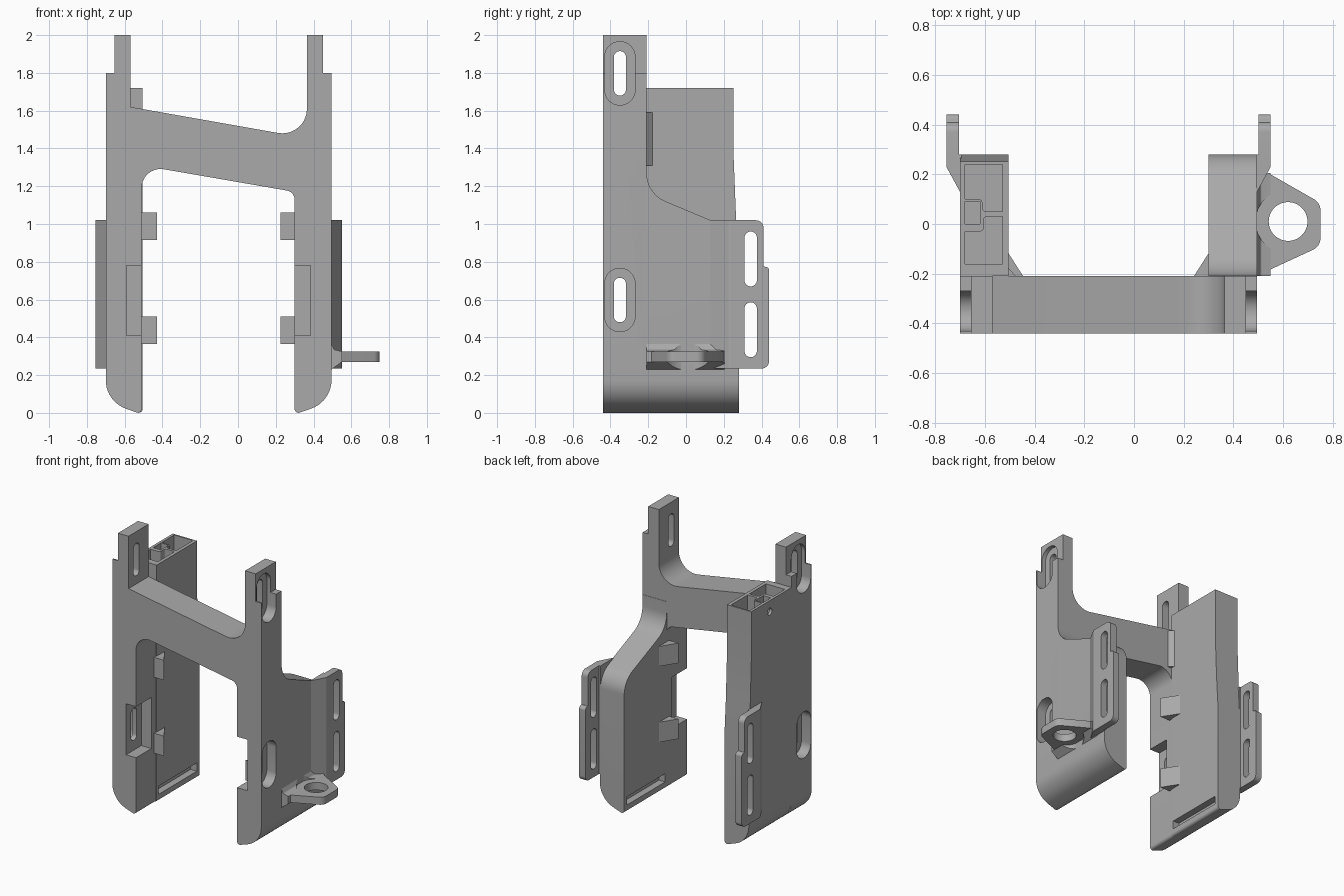
import bpy, bmesh, math
from mathutils import Vector

if "Cube" in bpy.data.objects:
    bpy.data.objects.remove(bpy.data.objects["Cube"])

grey = bpy.data.materials.new("grey plastic")
grey.use_nodes = True
grey.diffuse_color = (0.4, 0.4, 0.4, 1)
grey.node_tree.nodes["Principled BSDF"].inputs["Base Color"].default_value = grey.diffuse_color


def rounded(pts, steps=10):
    """Turn (a, b, radius) corners into a polygon with tangent arcs."""
    out = []
    for i, p in enumerate(pts):
        c = Vector(p[:2])
        r = p[2] if len(p) > 2 else 0
        if not r:
            out.append(c)
            continue
        u = (Vector(pts[i - 1][:2]) - c).normalized()
        v = (Vector(pts[(i + 1) % len(pts)][:2]) - c).normalized()
        half = u.angle(v) / 2
        centre = c + (u + v).normalized() * r / math.sin(half)
        start = c + u * r / math.tan(half) - centre
        end = c + v * r / math.tan(half) - centre
        sweep = math.pi - 2 * half
        for k in range(steps + 1):
            f = k / steps
            out.append(centre + (start * math.sin((1 - f) * sweep) + end * math.sin(f * sweep)) / math.sin(sweep))
    return out


def prism(name, pts, axis, lo, hi):
    """Extrude a rounded outline along an axis."""
    place = {"x": lambda a, b, h: (h, a, b),
             "y": lambda a, b, h: (a, h, b),
             "z": lambda a, b, h: (a, b, h)}[axis]
    bm = bmesh.new()
    face = bm.faces.new([bm.verts.new(place(a, b, lo)) for a, b in rounded(pts)])
    new = bmesh.ops.extrude_face_region(bm, geom=[face])["geom"]
    shift = Vector(place(0, 0, hi - lo))
    bmesh.ops.translate(bm, vec=shift, verts=[g for g in new if isinstance(g, bmesh.types.BMVert)])
    bmesh.ops.recalc_face_normals(bm, faces=bm.faces)
    mesh = bpy.data.meshes.new(name)
    bm.to_mesh(mesh)
    bm.free()
    mesh.materials.append(grey)
    ob = bpy.data.objects.new(name, mesh)
    bpy.context.collection.objects.link(ob)
    return ob


def rect(a0, a1, b0, b1, r=0):
    return [(a0, b0, r), (a1, b0, r), (a1, b1, r), (a0, b1, r)]


def oval(a0, a1, b0, b1):
    return rect(a0, a1, b0, b1, (a1 - a0) * 0.49)


def circle(cx, cy, r, n=48):
    return [(cx + r * math.cos(math.tau * k / n), cy + r * math.sin(math.tau * k / n)) for k in range(n)]


def combine(ob, tool, mode="DIFFERENCE"):
    mod = ob.modifiers.new("cut", "BOOLEAN")
    mod.operation, mod.solver, mod.object = mode, "EXACT", tool
    bpy.context.view_layer.objects.active = ob
    bpy.ops.object.modifier_apply(modifier=mod.name)
    bpy.data.objects.remove(tool)


def cut(ob, pts, axis, lo, hi):
    combine(ob, prism("cutter", pts, axis, lo, hi))


IN, OUT, MID = 0.30, 0.495, -0.205       # leg faces; x mirrors to MID - x
PLATE = -0.21                            # back of the front frame


def side(x, s):
    return x if s > 0 else MID - x


def span(x0, x1, s):
    return sorted((side(x0, s), side(x1, s)))


def flip(pts, s):
    return [(side(p[0], s), *p[1:]) for p in pts]


# front frame with two legs, sloping bridge and stepped top tabs
foot = [(IN, -0.0075, 0.02), (OUT, 0.06, 0.16)]
frame = prism("front_frame", foot + [
    (OUT, 1.8), (0.45, 1.8), (0.45, 2), (0.365, 2), (0.365, 1.455, 0.13),
    (-0.57, 1.62), (-0.57, 2), (-0.655, 2), (-0.655, 1.8), (-0.70, 1.8),
    (-0.70, 0.06, 0.16), (-0.51, -0.0075, 0.02), (-0.51, 1.31, 0.1), (IN, 1.17, 0.05)],
    "y", -0.44, PLATE)

for s in (1, -1):
    # inner notch and counterbored mounting slots
    cut(frame, rect(*span(0.2, 0.385, s), 0.41, 0.78), "y", -0.5, -0.265)
    for z in (0.43, 1.63):
        cut(frame, oval(-0.43, -0.27, z, z + 0.335), "x", *span(0.42, 0.6, s))
        cut(frame, oval(-0.382, -0.318, z + 0.05, z + 0.285), "x", *span(0.33, 0.6, s))

# side arms: leg section trimmed to a side outline
outlines = {
    1: [(PLATE, -0.1), (0.28, -0.1), (0.28, 0.957, 0.15), (PLATE + 0.002, 1.162, 0.16),
        (PLATE + 0.002, 1.35), (PLATE, 1.35)],
    -1: [(PLATE, -0.1), (0.28, -0.1), (0.28, 0.8), (0.265, 1.03), (0.252, 1.36),
         (0.252, 1.72), (PLATE, 1.72)]}
arms = {}
for s, label in ((1, "left"), (-1, "right")):
    arm = prism(label + "_arm", flip(foot + [(OUT, 1.9), (IN, 1.9)], s), "y", PLATE, 0.4)
    combine(arm, prism("trim", outlines[s], "x", -0.9 if s < 0 else 0.1, 0 if s < 0 else 0.9), "INTERSECT")
    # ledge slot near the foot
    cut(arm, rect(-0.19, 0.25, 0.05, 0.11), "x", *span(0.2, 0.35, s))
    arms[s] = arm

    # slotted rear wing
    wing = prism(label + "_wing", flip([(0.49, 0.12), (0.55, 0.23, 0.03), (0.55, 0.44), (0.50, 0.44),
                                        (0.50, 0.28), (0.49, 0.28)], s), "z", 0.1, 1.2)
    combine(wing, prism("trim", [(0.1, 0.235), (0.44, 0.235, 0.04), (0.44, 0.77, 0.02), (0.41, 0.775, 0.004),
                                 (0.41, 1.02, 0.04), (0.1, 1.02)], "x", -0.9, 0.9), "INTERSECT")
    for z in (0.295, 0.67):
        cut(wing, oval(0.31, 0.375, z, z + 0.29), "x", *span(0.4, 0.7, s))

    # wedge clips on the inner face
    for i, z in enumerate((0.365, 0.915)):
        prism(f"{label}_clip_{i + 1}", flip([(IN + 0.005, -0.11), (0.225, -0.235), (IN + 0.005, -0.235)], s),
              "z", z, z + 0.145)

# cable pockets in the top of the tall arm
tall = arms[-1]
cut(tall, [(-0.68, 0.10), (-0.61, 0.10, 0.015), (-0.61, 0.05, 0.015), (-0.53, 0.05), (-0.53, 0.24), (-0.68, 0.24)],
    "z", 1.3, 1.8)
cut(tall, [(-0.68, -0.16), (-0.53, -0.16), (-0.53, 0.03), (-0.605, 0.03, 0.015), (-0.605, -0.03, 0.015),
           (-0.68, -0.03)], "z", 1.45, 1.8)
cut(tall, rect(-0.68, -0.62, 0.0, 0.09), "z", 1.58, 1.8)
cut(tall, circle(0.04, 1.64, 0.025, 24), "x", -0.8, -0.65)

# corner fillet between bridge and tall arm
prism("bridge_fillet", [(-0.515, -0.215), (-0.475, -0.215), (-0.475, -0.21), (-0.51, -0.172, 0),
                        (-0.515, -0.172)], "z", 1.31, 1.59)

# ring lug with a flared root on the left arm
lug = prism("ring_lug", [(0.49, PLATE), (0.75, -0.09, 0.05), (0.75, 0.085, 0.05), (0.54, 0.205), (0.49, 0.205)],
            "z", 0.27, 0.325)
cut(lug, circle(0.62, 0.01, 0.078), "z", 0.2, 0.4)
root = prism("lug_root", [(0.49, 0.23), (0.495, 0.23), (0.55, 0.27 - 0.04 + 0.04), (0.55, 0.325),
                          (0.51, 0.335, 0.01), (0.495, 0.365), (0.49, 0.365)], "y", PLATE, 0.205)
for lo, hi in ((0.1, 0.271), (0.324, 0.5)):
    cut(root, circle(0.62, 0.01, 0.13), "z", lo, hi)
cut(root, circle(0.62, 0.01, 0.078), "z", 0.2, 0.4)

# smooth arcs, sharp edges
for ob in bpy.context.collection.objects:
    if ob.type == "MESH" and grey.name in ob.data.materials:
        bpy.ops.object.select_all(action="DESELECT")
        ob.select_set(True)
        bpy.context.view_layer.objects.active = ob
        bpy.ops.object.shade_smooth_by_angle(angle=math.radians(30))
